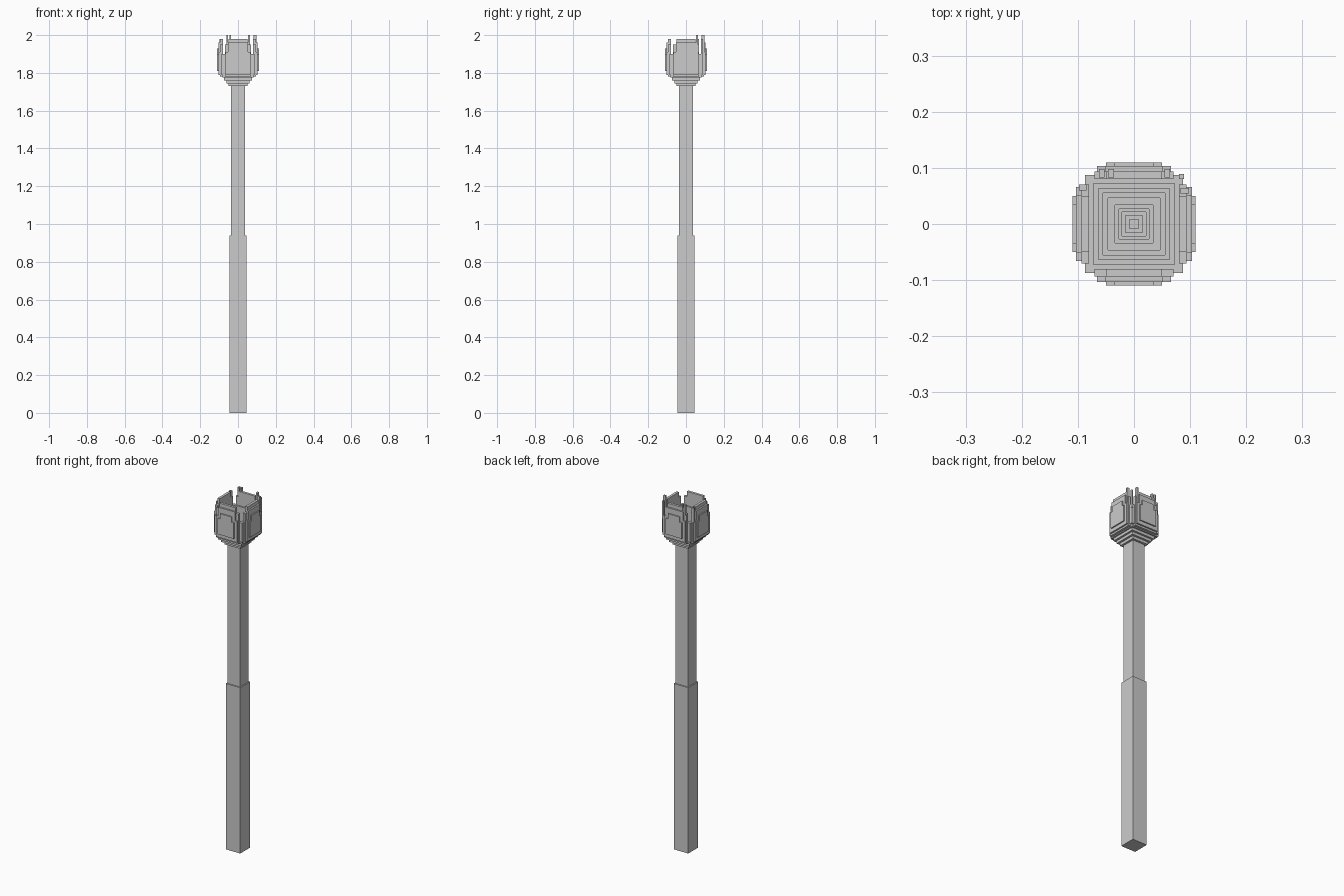
import bpy, bmesh
from mathutils import Matrix
from math import pi


def make(name, boxes, turns=1):
    """One object from boxes (x0, x1, y0, y1, z0, z1), repeated by quarter turns."""
    bm = bmesh.new()
    for x0, x1, y0, y1, z0, z1 in boxes:
        for k in range(turns):
            m = (Matrix.Rotation(k * pi / 2, 4, 'Z')
                 @ Matrix.Translation(((x0 + x1) / 2, (y0 + y1) / 2, (z0 + z1) / 2))
                 @ Matrix.Diagonal((x1 - x0, y1 - y0, z1 - z0, 1)))
            bmesh.ops.create_cube(bm, size=1, matrix=m)
    me = bpy.data.meshes.new(name)
    bm.to_mesh(me)
    bm.free()
    ob = bpy.data.objects.new(name, me)
    bpy.context.collection.objects.link(ob)
    return ob


def ring(outer, inner, z0, z1):
    """One side of a square ring; four quarter turns close it."""
    return (-outer, inner, inner, outer, z0, z1)


# Two-stage square handle
make("lower_handle", [(-.045, .045, -.045, .045, 0, .94)])
make("upper_handle", [(-.038, .038, -.038, .038, .94, 1.70)])

# Stepped pit in the top of the handle
pit = [(.008, 1.70), (.015, 1.708), (.021, 1.716), (.027, 1.724)]
make("handle_socket", [ring(.038, i, z, z + .008) for i, z in pit], 4)

# Flaring bowl of stacked square rings
steps = [(.050, .034, 1.73, 1.745), (.062, .046, 1.745, 1.76),
         (.073, .055, 1.76, 1.775), (.081, .063, 1.775, 1.79),
         (.087, .072, 1.79, 1.90)]
make("stepped_bowl", [ring(*s) for s in steps], 4)

# Tall wall panels with layered plates on each side
make("bowl_walls", [
    (-.070, .070, -.094, -.080, 1.78, 1.95),
    (-.050, .050, -.094, -.080, 1.95, 1.98)], 4)
make("side_plates", [
    (-.066, .066, -.103, -.094, 1.79, 1.91),
    (-.052, .052, -.103, -.094, 1.91, 1.96),
    (-.050, .050, -.110, -.103, 1.81, 1.90),
    (-.036, .036, -.110, -.103, 1.90, 1.93)], 4)

# Rim spikes toward the back
make("rim_spikes", [
    (-.062, -.053, .083, .098, 1.94, 2.0),
    (-.046, -.036, .083, .098, 1.94, 2.0),
    (.054, .064, .083, .098, 1.90, 2.0),
    (.083, .098, .054, .064, 1.90, 2.0),
    (.080, .089, .080, .089, 1.88, 1.98),
    (-.098, -.085, .060, .070, 1.90, 1.98)])
